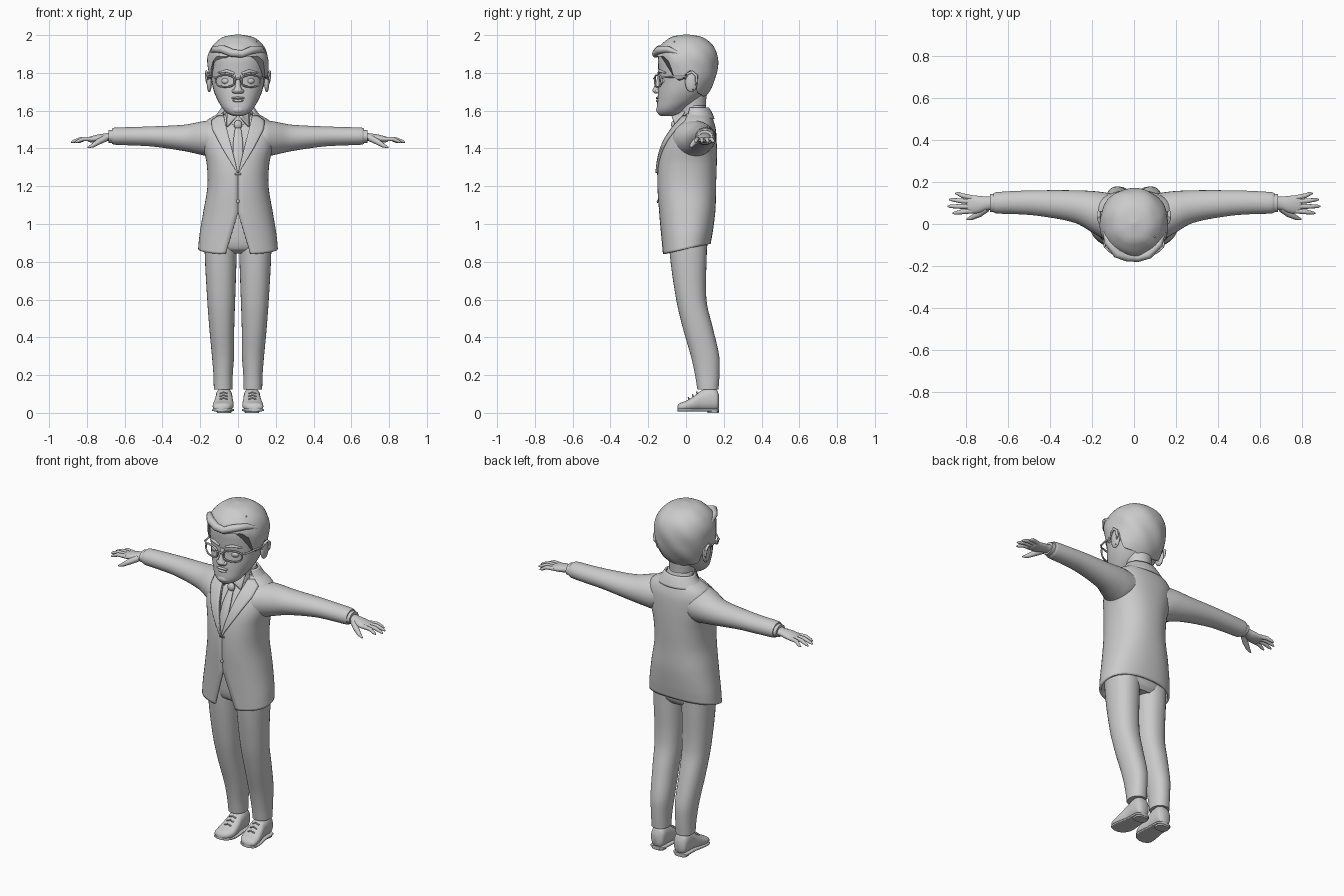
import bpy, bmesh, math
from mathutils import Vector

if "Cube" in bpy.data.objects:
    bpy.data.objects.remove(bpy.data.objects["Cube"])

grey = bpy.data.materials.new("plain_grey")
grey.use_nodes = True
grey.diffuse_color = (0.6, 0.6, 0.6, 1)
grey.node_tree.nodes["Principled BSDF"].inputs["Base Color"].default_value = (0.6, 0.6, 0.6, 1)
parts = []


def finish(name, bm, mirror=False, thick=0):
    bmesh.ops.recalc_face_normals(bm, faces=bm.faces)
    me = bpy.data.meshes.new(name)
    bm.to_mesh(me)
    bm.free()
    me.materials.append(grey)
    ob = bpy.data.objects.new(name, me)
    bpy.context.collection.objects.link(ob)
    if thick:
        mod = ob.modifiers.new("thickness", "SOLIDIFY")
        mod.thickness, mod.offset = thick, 0
    if mirror:
        ob.modifiers.new("mirror", "MIRROR").use_clip = False
    parts.append(ob)
    return ob


def skin(name, rows, closed=True, caps=True, **kw):
    """Join rows of points into a surface."""
    bm = bmesh.new()
    vs = [[bm.verts.new(p) for p in r] for r in rows]
    n = len(rows[0])
    for r, q in zip(vs, vs[1:]):
        for i in range(n if closed else n - 1):
            j = (i + 1) % n
            bm.faces.new((r[i], r[j], q[j], q[i]))
    if closed and caps:
        bm.faces.new(vs[0])
        bm.faces.new(vs[-1])
    return finish(name, bm, **kw)


def at(secs, s):
    """Smoothly interpolate sections (s, a0, a1, b0, b1) -> centre and radii."""
    s = min(max(s, secs[0][0]), secs[-1][0])
    i = max(k for k in range(len(secs) - 1) if secs[k][0] <= s)
    p, q = secs[i], secs[i + 1]
    o, r = secs[max(i - 1, 0)], secs[min(i + 2, len(secs) - 1)]
    h = q[0] - p[0]
    t = (s - p[0]) / h
    out = []
    for k in range(1, 5):
        m, w = (q[k] - o[k]) / (q[0] - o[0]) * h, (r[k] - p[k]) / (r[0] - p[0]) * h
        out.append((2*t**3 - 3*t*t + 1)*p[k] + (t**3 - 2*t*t + t)*m
                   + (3*t*t - 2*t**3)*q[k] + (t**3 - t*t)*w)
    a0, a1, b0, b1 = out
    return (a0 + a1)/2, (b0 + b1)/2, max((a1 - a0)/2, .001), max((b1 - b0)/2, .001)


def edge(sec, t, n=2.0, grow=0):
    """Point on a superellipse; t = 0 is the front, or the underside."""
    a, b, ra, rb = sec
    f = lambda v: math.copysign(abs(v) ** (2 / n), v)
    return a + (ra + grow) * f(math.sin(t)), b - (rb + grow) * f(math.cos(t))


AXES = {"z": lambda s, a, b: (a, b, s), "x": lambda s, a, b: (s, a, b), "y": lambda s, a, b: (a, s, b)}


def loft(name, secs, axis="z", n=2.0, steps=5, sides=32, grow=0, **kw):
    levels = [p[0] + (q[0] - p[0]) * k / steps for p, q in zip(secs, secs[1:]) for k in range(steps)]
    rows = [[AXES[axis](s, *edge(at(secs, s), 2*math.pi*i/sides, n, grow)) for i in range(sides)]
            for s in levels + [secs[-1][0]]]
    return skin(name, rows, **kw)


def tube(name, pts, radii, closed=False, sides=10, **kw):
    pts = [Vector(p) for p in pts]
    if closed:
        pts = pts + pts[:1]
    rows = []
    for i, p in enumerate(pts):
        r = radii[i] if isinstance(radii, list) else radii
        a, b = (pts[-2], pts[1]) if closed and i in (0, len(pts) - 1) else (pts[max(i-1, 0)], pts[min(i+1, len(pts)-1)])
        d = (b - a).normalized()
        u = d.cross(Vector((0.02, 0.05, 1)) if abs(d.z) < .9 else Vector((0, 1, 0))).normalized()
        v = d.cross(u)
        rows.append([p + r*(u*math.cos(t) + v*math.sin(t)) for t in [2*math.pi*k/sides for k in range(sides)]])
    return skin(name, rows, **kw)


def ball(name, loc, size, **kw):
    bm = bmesh.new()
    bmesh.ops.create_uvsphere(bm, u_segments=24, v_segments=14, radius=1)
    for v in bm.verts:
        v.co = Vector(loc) + Vector([c * k for c, k in zip(v.co, size)])
    return finish(name, bm, **kw)


def ramp(x, pts):
    for (a, u), (b, v) in zip(pts, pts[1:]):
        if x <= b:
            return u + (v - u) * (x - a) / (b - a)
    return pts[-1][1]


# Jacket: open down the front, parted at the neck and below the button
torso = [(z, -w, w, f, b) for z, w, f, b in (
    (.84, .205, -.12, .125), (.92, .198, -.125, .137), (1.05, .178, -.135, .15), (1.2, .156, -.145, .153),
    (1.32, .16, -.14, .157), (1.42, .182, -.115, .157), (1.5, .188, -.07, .152),
    (1.545, .16, -.032, .14), (1.58, .1, -.01, .125), (1.6, .085, 0, .12))]
N = 2.3


def gap(z):
    return max(.25 * (z - 1.27), .3 * (1.06 - z), .0008)


def chest_y(x, z):
    a, b, ra, rb = at(torso, z)
    return b - rb * max(1 - min(abs(x) / ra, 1) ** N, 0) ** (1 / N)


rows = []
for k in range(61):
    z = .84 + .76 * k / 60
    sec = at(torso, z)
    t0 = math.asin(min((gap(z) / sec[2]) ** (N / 2), 1))
    row = []
    for i in range(49):
        x, y = edge(sec, t0 + (2*math.pi - 2*t0) * i / 48, N)
        lift = .055 * (y + .12) / .24 * min(max((1.2 - z) / .35, 0), 1)
        row.append((x, y, z + lift))
    rows.append(row)
skin("jacket", rows, closed=False, thick=.012)
shirt = [s for s in torso if 1.15 < s[0] < 1.59]
loft("shirt", shirt, n=N, grow=-.014)

# Lapels, jacket collar, tie and shirt collar
rows = []
for k in range(25):
    z = 1.27 + .3 * k / 24
    g, w = gap(z), ramp(z, [(1.27, .004), (1.4, .05), (1.5, .078), (1.545, .07), (1.575, .02)])
    rows.append([(g + w*i/6, chest_y(g + w*i/6, z) - .011, z) for i in range(7)])
skin("lapels", rows, closed=False, mirror=True, thick=.012)
collar = [(1.555, -.125, .125, -.02, .143), (1.59, -.095, .095, -.01, .128), (1.615, -.08, .08, 0, .112)]
for name, grow, lo, start in (("jacket_collar", .004, 1.555, .95), ("shirt_collar", -.012, 1.57, .3)):
    rows = []
    for k in range(7):
        z = lo + (1.615 - lo) * k / 6 + (.012 if grow < 0 else 0)
        rows.append([(*edge(at(collar, z), start + (2*math.pi - 2*start)*i/36, grow=grow), z) for i in range(37)])
    skin(name, rows, closed=False, thick=.01)
rows = [[(.012 + .045*i/5, -.03 - .045*k/5 + .022*i/5, 1.595 - .08*(k/5)*(.35 + .65*i/5)) for i in range(6)] for k in range(6)]
skin("shirt_collar_points", rows, closed=False, mirror=True, thick=.009)
rows = []
for k in range(13):
    z = 1.26 + .26 * k / 12
    w = ramp(z, [(1.26, .026), (1.44, .024), (1.52, .012)])
    rows.append([(w*i/4, chest_y(w*i/4, z) - .002 + .004*abs(i/4), z) for i in range(-4, 5)])
skin("tie", rows, closed=False, thick=.012)
ball("tie_knot", (0, -.062, 1.525), (.022, .017, .024))
ball("jacket_button", (0, -.15, 1.12), (.009, .005, .009))

# Sleeves and cuffs
loft("sleeves", [(.08, -.06, .14, 1.37, 1.545), (.14, -.07, .15, 1.355, 1.548), (.19, -.045, .156, 1.365, 1.543),
                 (.28, .005, .16, 1.385, 1.526), (.45, .038, .16, 1.41, 1.517), (.56, .047, .157, 1.416, 1.513),
                 (.655, .05, .151, 1.42, 1.51), (.667, .055, .147, 1.425, 1.505)], axis="x", mirror=True)
loft("shirt_cuffs", [(.64, .058, .144, 1.428, 1.5), (.685, .058, .142, 1.43, 1.497)], axis="x", mirror=True)

# Hands
loft("palms", [(.66, .068, .132, 1.437, 1.487), (.70, .066, .13, 1.438, 1.48), (.74, .052, .134, 1.432, 1.474),
               (.78, .05, .136, 1.432, 1.464), (.795, .056, .13, 1.437, 1.458)], axis="x", mirror=True)
for name, y0, y1, tip in (("index", .062, .052, .862), ("middle", .083, .084, .885),
                          ("ring", .105, .116, .878), ("little", .125, .145, .85)):
    mid = (.78 + tip) / 2
    tube(name + "_fingers", [(.77, y0, 1.45), (mid, (y0+y1)/2, 1.45), (tip - .012, y1, 1.437), (tip, y1, 1.432)],
         [.012, .011, .008, .003], mirror=True)
tube("thumbs", [(.70, .075, 1.455), (.735, .048, 1.437), (.77, .03, 1.415), (.795, .022, 1.405)],
     [.018, .016, .011, .004], mirror=True)

# Trousers
loft("trouser_seat", [(.845, -.12, .12, -.045, .09), (.87, -.165, .165, -.08, .108), (.95, -.17, .17, -.095, .125),
                      (1.12, -.145, .145, -.1, .125)], n=2.3)
loft("trouser_legs", [(.125, .03, .128, .06, .172), (.2, .028, .13, .048, .177), (.3, .021, .138, .026, .176),
                      (.45, .02, .152, -.017, .142), (.6, .015, .163, -.052, .108), (.84, .007, .176, -.086, .11),
                      (.98, .005, .175, -.09, .115)], n=2.2, mirror=True)

# Shoes
shoe = [(-.046, .07, .105, .018, .036), (-.035, .045, .128, .012, .05), (0, .025, .134, .01, .064),
        (.04, .024, .128, .01, .088), (.08, .028, .12, .012, .118), (.13, .03, .118, .012, .135),
        (.165, .036, .112, .015, .12), (.176, .055, .095, .03, .09)]
loft("shoes", shoe, axis="y", n=2.4, mirror=True)
loft("shoe_soles", [(s, a - .003, b + .003, .008, .022) for s, a, b, c, d in shoe], axis="y", n=5, mirror=True)
loft("shoe_heels", [(0, .036, .112, .115, .173), (.02, .034, .114, .105, .176)], n=3, mirror=True)
for i in range(3):
    y, z = .015 + .022*i, .076 + .015*i
    tube(f"lace_{i + 1}", [(.055, y, z - .004), (.076, y - .002, z + .004), (.097, y, z - .004)], .004, mirror=True)

# Head and neck
skull = [(z, -w, w, f, b) for z, w, f, b in (
    (1.572, .025, -.135, -.07), (1.585, .055, -.148, -.03), (1.61, .08, -.154, 0), (1.65, .105, -.152, .06),
    (1.7, .127, -.148, .108), (1.76, .141, -.143, .14), (1.82, .147, -.147, .154), (1.88, .147, -.148, .155),
    (1.93, .128, -.13, .138), (1.965, .096, -.095, .103), (1.985, .058, -.058, .063), (1.994, .003, 0, .006))]
loft("head", skull, n=2.15)
loft("neck", [(1.5, -.08, .08, -.04, .12), (1.6, -.068, .068, -.035, .105), (1.7, -.075, .075, -.05, .11)])

# Hair cap with a hairline that drops behind the ears
line = [(0, 1.885), (.75, 1.89), (1.0, 1.86), (1.2, 1.77), (1.5, 1.77), (1.62, 1.82), (1.85, 1.79), (2.1, 1.70), (3.2, 1.665)]
rows = []
for k in range(29):
    row = []
    for i in range(64):
        t = 2*math.pi*i/64
        low = ramp(min(t, 2*math.pi - t), line)
        z = low + (1.994 - low) * math.sin(k / 28 * math.pi / 2)
        bump = .009 + .003 * math.sin(7*t + 40*z) * (1 - k/28)
        row.append((*edge(at(skull, z), t, 2.15, bump * min(1, (29 - k)/6)), z + .006 * k / 28))
    rows.append(row)
skin("hair", rows, thick=.008)
tube("fringe", [(-.143, -.02, 1.905), (-.125, -.085, 1.925), (-.08, -.14, 1.925), (-.03, -.157, 1.905),
                (.02, -.16, 1.9), (.07, -.145, 1.92), (.12, -.095, 1.925), (.145, -.03, 1.9)],
     [.008, .017, .022, .022, .02, .021, .017, .008])
for i in range(3):
    x = -.05 + .05*i
    tube(f"hair_strand_{i + 1}", [(x - .045, -.12 + .02*abs(i - 1), 1.938), (x, -.1 + .03*abs(i-1), 1.955), (x + .05, -.06, 1.965)],
         [.006, .014, .004])

# Facial features
loft("nose", [(1.69, -.024, .024, -.165, -.13), (1.705, -.026, .026, -.177, -.13), (1.72, -.018, .018, -.172, -.13),
              (1.755, -.012, .012, -.158, -.13), (1.785, -.014, .014, -.15, -.13)])
ball("nostrils", (.02, -.15, 1.703), (.012, .014, .011), mirror=True)
ball("upper_lip", (0, -.147, 1.667), (.036, .013, .007))
ball("lower_lip", (0, -.146, 1.653), (.03, .014, .008))
ball("chin", (0, -.135, 1.605), (.038, .023, .023))
ball("eyes", (.062, -.113, 1.757), (.026, .024, .02), mirror=True)
tube("eyebrows", [(.02, -.146, 1.797), (.06, -.14, 1.81), (.105, -.107, 1.8)], [.006, .009, .004], mirror=True)
ball("ears", (.152, .028, 1.752), (.014, .033, .054), mirror=True)
tube("ear_rims", [(.156, -.002, 1.765), (.164, .008, 1.795), (.168, .032, 1.805), (.168, .056, 1.785),
                  (.163, .055, 1.75), (.156, .036, 1.71)], [.005, .007, .008, .008, .007, .006], mirror=True)

# Glasses
rim = []
for i in range(28):
    x, z = edge((.068, 1.757, .05, .031), 2*math.pi*i/28, 2.6)
    rim.append((x, -.165 + 2.6 * x * x, z))
tube("glasses_rims", rim, .005, closed=True, sides=8, caps=False, mirror=True)
tube("glasses_bridge", [(-.02, -.165, 1.765), (0, -.17, 1.77), (.02, -.165, 1.765)], .005)
tube("glasses_arms", [(.115, -.13, 1.775), (.138, -.11, 1.778), (.153, -.02, 1.78), (.155, .03, 1.775)], .005, mirror=True)

# Smooth shading that keeps the sharp edges
for ob in bpy.context.selected_objects:
    ob.select_set(False)
for ob in parts:
    ob.select_set(True)
bpy.context.view_layer.objects.active = parts[0]
bpy.ops.object.shade_smooth_by_angle(angle=math.radians(45))
